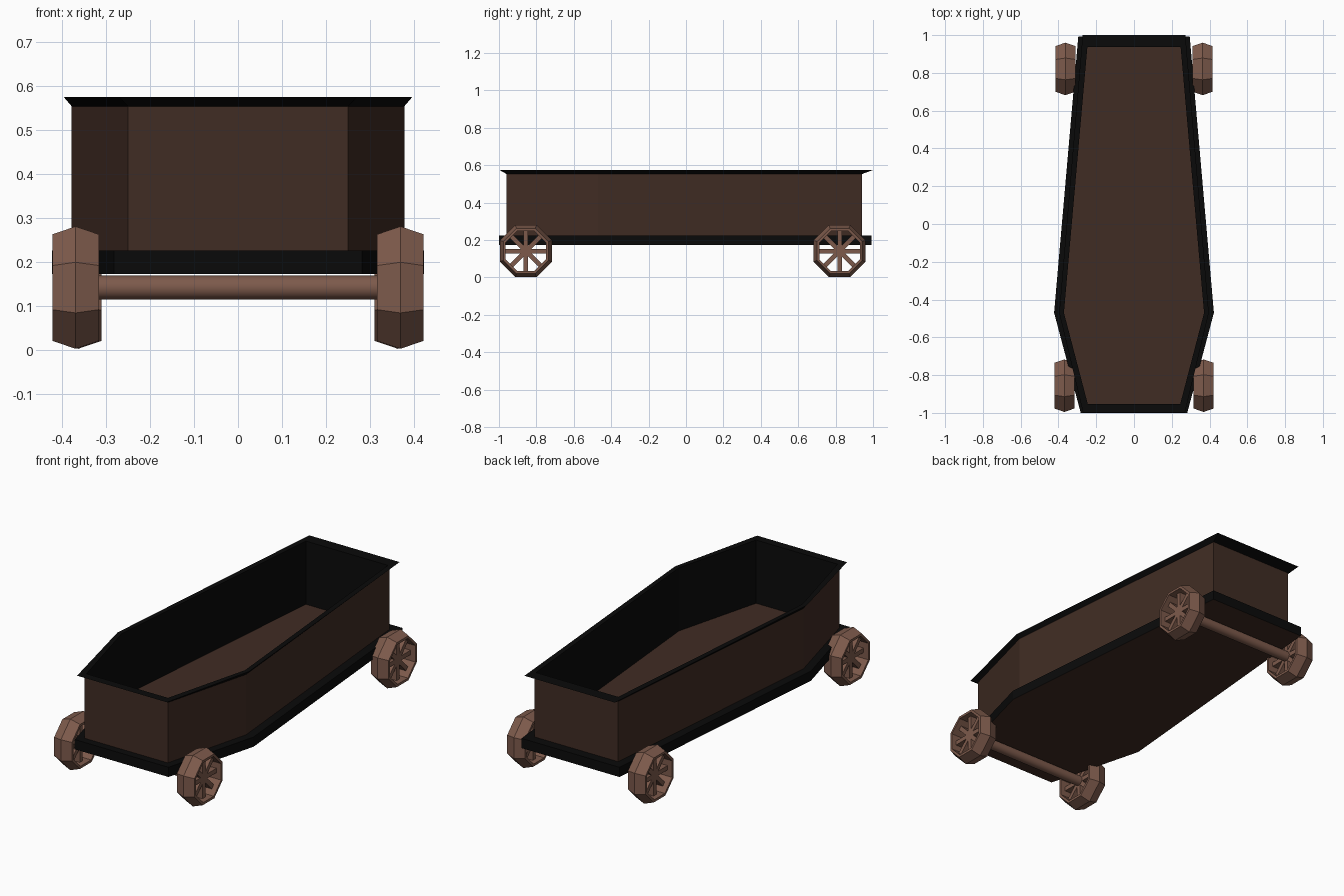
import bpy, bmesh, math
from mathutils import Matrix

if "Cube" in bpy.data.objects:
    bpy.data.objects.remove(bpy.data.objects["Cube"])


def material(name, rgb):
    m = bpy.data.materials.new(name)
    m.diffuse_color = (*rgb, 1)
    m.use_nodes = True
    m.node_tree.nodes["Principled BSDF"].inputs["Base Color"].default_value = m.diffuse_color
    return m


BROWN = material("dark brown wood", (0.051, 0.025, 0.017))
BLACK = material("black trim", (0.003, 0.003, 0.003))
TAN = material("wheel brown", (0.205, 0.102, 0.071))


def finish(name, bm, *mats):
    bmesh.ops.recalc_face_normals(bm, faces=bm.faces)
    me = bpy.data.meshes.new(name)
    bm.to_mesh(me)
    bm.free()
    for m in mats:
        me.materials.append(m)
    ob = bpy.data.objects.new(name, me)
    bpy.context.collection.objects.link(ob)
    return ob


def coffin(front, mid, back, y0, y1, z):
    """Six-sided outline: half widths at front, shoulder and back."""
    half = [(front, y0), (mid, -0.47), (back, y1)]
    return [(x, y, z) for x, y in half] + [(-x, y, z) for x, y in reversed(half)]


def loft(name, rings, mats, closed=False, caps=False):
    bm = bmesh.new()
    vs = [[bm.verts.new(p) for p in r] for r in rings]
    n = len(rings[0])
    for a, b in zip(vs, vs[1:] + (vs[:1] if closed else [])):
        for i in range(n):
            j = (i + 1) % n
            bm.faces.new((a[i], a[j], b[j], b[i]))
    if caps:
        bm.faces.new(vs[0])
        bm.faces.new(vs[-1])
    return finish(name, bm, *mats)


def wall(z):
    return coffin(0.25, 0.378, 0.252, -0.96, 0.942, z)


def inner(z):
    return coffin(0.245, 0.371, 0.247, -0.952, 0.936, z)


# base board: black edges and ledge, brown underside
base = loft("base_board", [coffin(0.282, 0.423, 0.295, -1.0, 0.992, z) for z in (0.172, 0.225)],
            (BLACK, BROWN), caps=True)
for p in base.data.polygons:
    p.material_index = 1 if p.normal.z < -0.5 else 0

# floor panel inside the box
loft("floor_panel", [inner(0.222), inner(0.23)], (BROWN,), caps=True)

# walls with black lining and flared black rim, one closed section
box = loft("box_walls", [wall(0.224), wall(0.553), coffin(0.27, 0.396, 0.272, -0.997, 1.0, 0.574),
                         inner(0.574), inner(0.224)], (BROWN, BLACK), closed=True)
for p in box.data.polygons:
    outside = p.normal.x * p.center.x + p.normal.y * p.center.y > 0
    p.material_index = 0 if outside and abs(p.normal.z) < 0.1 else 1


def wheel(name, x, y, z=0.141):
    # octagonal felloe with a ridged tread, flat at the bottom
    section = [(-0.053, 0.108), (-0.053, 0.121), (0, 0.139), (0.053, 0.121), (0.053, 0.108)]
    k = 1 / math.cos(math.pi / 8)
    bm = bmesh.new()
    rings = []
    for i in range(8):
        a = math.pi / 8 + i * math.pi / 4
        rings.append([bm.verts.new((x + u, y + r * k * math.cos(a), z + r * k * math.sin(a)))
                      for u, r in section])
    for i in range(8):
        p, q = rings[i], rings[(i + 1) % 8]
        for j in range(5):
            m = (j + 1) % 5
            bm.faces.new((p[j], p[m], q[m], q[j]))
    # four bars through the hub make eight spokes
    for i in range(4):
        bmesh.ops.create_cube(bm, size=1, matrix=Matrix.Translation((x, y, z))
                              @ Matrix.Rotation(i * math.pi / 4, 4, 'X')
                              @ Matrix.Diagonal((0.05, 0.024, 0.224, 1)))
    finish(name, bm, TAN)


# axles and wheels
for end, y, x in (("front", -0.856, 0.369), ("back", 0.821, 0.363)):
    wheel(end + "_right_wheel", x, y)
    wheel(end + "_left_wheel", -x, y)
    bpy.ops.mesh.primitive_cylinder_add(vertices=32, radius=0.027, depth=2 * x,
                                        location=(0, y, 0.141), rotation=(0, math.pi / 2, 0))
    axle = bpy.context.object
    axle.name = end + "_axle"
    axle.data.materials.append(TAN)
    bpy.ops.object.shade_smooth_by_angle()
